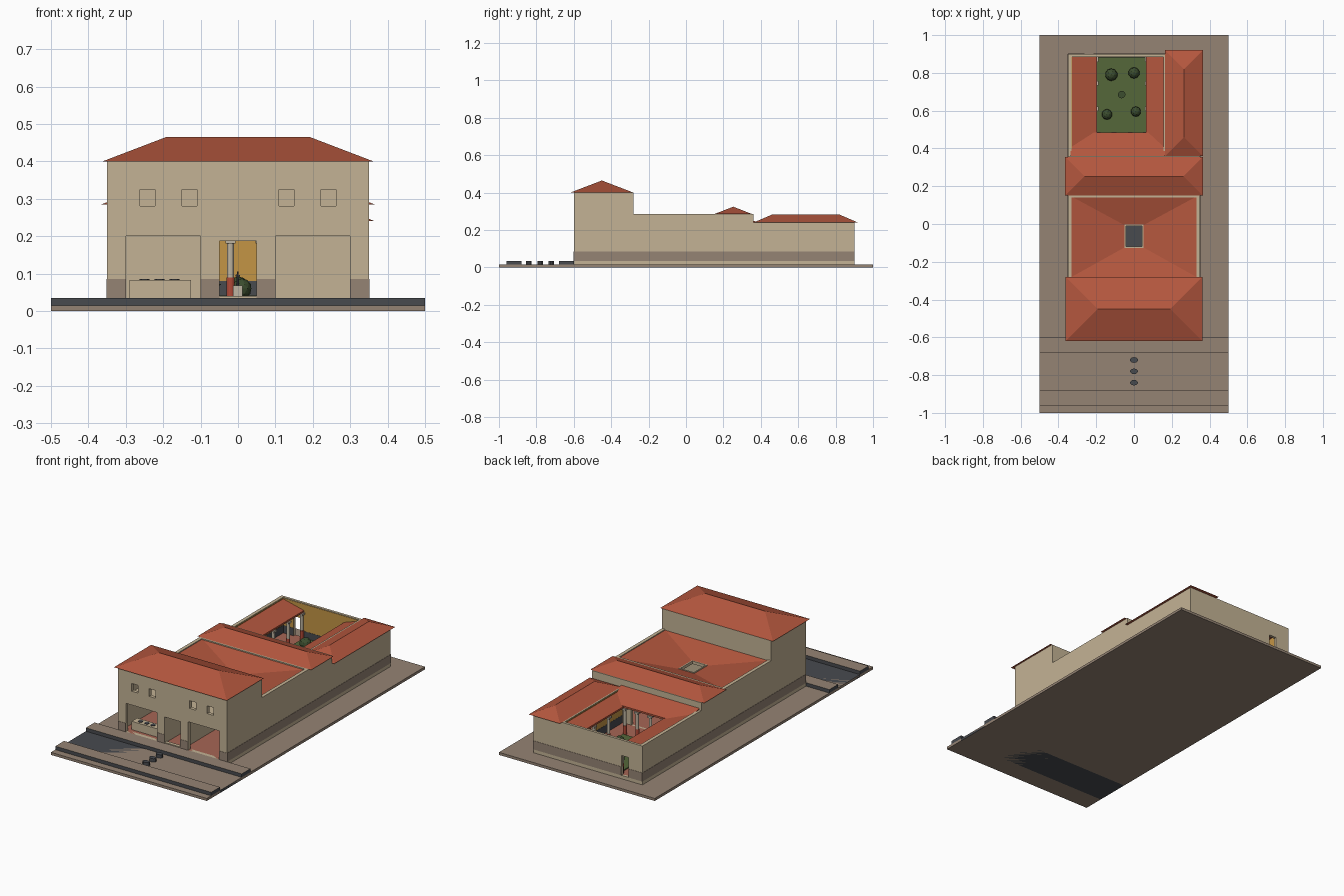
import bpy, bmesh, math
from mathutils import Vector

if "Cube" in bpy.data.objects:
    bpy.data.objects.remove(bpy.data.objects["Cube"])

def mat(name, r, g, b):
    m = bpy.data.materials.new(name)
    m.diffuse_color = (r, g, b, 1)
    m.use_nodes = True
    m.node_tree.nodes["Principled BSDF"].inputs["Base Color"].default_value = m.diffuse_color
    return m

PLASTER = mat("plaster", 0.55, 0.45, 0.30)
STONE = mat("brown_stone", 0.30, 0.23, 0.175)
BASALT = mat("basalt", 0.065, 0.069, 0.078)
TILE = mat("roof_tile", 0.456, 0.095, 0.048)
OCHRE = mat("ochre_paint", 0.55, 0.30, 0.06)
RED = mat("red_paint", 0.45, 0.07, 0.04)
FLOOR = mat("red_floor", 0.38, 0.13, 0.09)
GRASS = mat("grass", 0.09, 0.135, 0.042)
LEAF = mat("leaves", 0.045, 0.075, 0.028)
MARBLE = mat("marble", 0.52, 0.46, 0.36)

def finish(name, bm, *mats):
    bmesh.ops.recalc_face_normals(bm, faces=bm.faces[:])
    me = bpy.data.meshes.new(name)
    bm.to_mesh(me)
    bm.free()
    for m in mats:
        me.materials.append(m)
    ob = bpy.data.objects.new(name, me)
    bpy.context.collection.objects.link(ob)
    return ob

def box(name, x0, x1, y0, y1, z0, z1, m, top=None):
    bm = bmesh.new()
    bmesh.ops.create_cube(bm, size=1)
    for v in bm.verts:
        v.co = Vector((x0 if v.co.x < 0 else x1, y0 if v.co.y < 0 else y1, z0 if v.co.z < 0 else z1))
    bm.normal_update()
    for f in bm.faces:
        if top and f.normal.z > 0.5:
            f.material_index = 1
    return finish(name, bm, m, *([top] if top else []))

def wall(name, axis, a0, a1, b0, b1, z0, z1, holes, m):
    """Wall along 'x' or 'y', thickness b0..b1, holes given as (a0, a1, z0, z1)."""
    cuts_a = sorted({a0, a1, *[c for h in holes for c in h[:2]]})
    cuts_z = sorted({z0, z1, *[c for h in holes for c in h[2:]]})
    pt = (lambda a, z: (a, b0, z)) if axis == 'x' else (lambda a, z: (b0, a, z))
    bm = bmesh.new()
    for p, q in zip(cuts_a, cuts_a[1:]):
        for r, s in zip(cuts_z, cuts_z[1:]):
            ca, cz = (p + q) / 2, (r + s) / 2
            if not any(h[0] < ca < h[1] and h[2] < cz < h[3] for h in holes):
                bm.faces.new([bm.verts.new(pt(*c)) for c in ((p, r), (q, r), (q, s), (p, s))])
    bmesh.ops.remove_doubles(bm, verts=bm.verts[:], dist=1e-5)
    ext = bmesh.ops.extrude_face_region(bm, geom=bm.faces[:], use_keep_orig=True)
    t = b1 - b0
    off = (0, t, 0) if axis == 'x' else (t, 0, 0)
    bmesh.ops.translate(bm, vec=off, verts=[v for v in ext["geom"] if isinstance(v, bmesh.types.BMVert)])
    return finish(name, bm, m)

def hip_roof(name, x0, x1, y0, y1, z0, z1):
    d = min(x1 - x0, y1 - y0) / 2
    cx, cy = (x0 + x1) / 2, (y0 + y1) / 2
    bm = bmesh.new()
    a, b, c, e = [bm.verts.new((x, y, z0)) for x, y in ((x0, y0), (x1, y0), (x1, y1), (x0, y1))]
    bm.faces.new((e, c, b, a))
    if x1 - x0 > y1 - y0:
        p, q = bm.verts.new((x0 + d, cy, z1)), bm.verts.new((x1 - d, cy, z1))
        faces = ((a, b, q, p), (b, c, q), (c, e, p, q), (e, a, p))
    else:
        p, q = bm.verts.new((cx, y0 + d, z1)), bm.verts.new((cx, y1 - d, z1))
        faces = ((a, b, p), (b, c, q, p), (c, e, q), (e, a, p, q))
    for f in faces:
        bm.faces.new(f)
    return finish(name, bm, TILE)

def lean_to(name, axis, hi, lo, c0, c1, zhi, zlo, t=0.01):
    """Sloping slab from hi to lo, running c0..c1 in the other direction."""
    bm = bmesh.new()
    prof = ((hi, zhi), (lo, zlo), (lo, zlo - t), (hi, zhi - t))
    f = bm.faces.new([bm.verts.new((p, c0, z) if axis == 'x' else (c0, p, z)) for p, z in prof])
    ext = bmesh.ops.extrude_face_region(bm, geom=[f], use_keep_orig=True)
    off = (0, c1 - c0, 0) if axis == 'x' else (c1 - c0, 0, 0)
    bmesh.ops.translate(bm, vec=off, verts=[v for v in ext["geom"] if isinstance(v, bmesh.types.BMVert)])
    return finish(name, bm, TILE)

def cylinder(name, x, y, z0, z1, r, m, r2=None, n=12):
    bm = bmesh.new()
    bmesh.ops.create_cone(bm, cap_ends=True, segments=n, radius1=r, radius2=r if r2 is None else r2, depth=z1 - z0)
    bmesh.ops.translate(bm, vec=(x, y, (z0 + z1) / 2), verts=bm.verts[:])
    return finish(name, bm, m)

# street: ground, road, raised pavements, stepping stones
box("ground", -.5, .5, -1, 1, 0, .015, STONE)
box("road", -.5, .5, -.88, -.68, 0, .015, BASALT)
for i, y in enumerate((-.96, -.68)):
    box(f"pavement_{i}", -.5, .5, y, y + .08, .015, .035, BASALT, top=STONE)
for i, y in enumerate((-.84, -.78, -.72)):
    s = cylinder(f"stepping_stone_{i}", 0, 0, .015, .035, 1, BASALT, n=10)
    s.scale = (.021, .015, 1)
    s.location.y = y

# house floor
box("floor", -.349, .349, -.599, .899, .015, .035, PLASTER, top=FLOOR)

# front block walls with shops, door and windows
Z = .015
shops = [(-.3, -.1, .035, .2), (.1, .3, .035, .2)]
door = (-.05, .05, .04, .187)
windows = [(x - .02, x + .02, .28, .325) for x in (-.242, -.13, .13, .242)]
wall("front_wall", 'x', -.35, .35, -.6, -.58, Z, .40, shops + [door] + windows, PLASTER)
wall("front_block_back", 'x', -.33, .33, -.30, -.28, Z, .40, [door], PLASTER)
box("upper_floor", -.33, .33, -.58, -.30, .205, .22, PLASTER)
for s, side in ((-1, "left"), (1, "right")):
    xa, xb = sorted((s * .33, s * .35))
    box(f"front_side_{side}", xa, xb, -.58, -.28, Z, .40, PLASTER)
    box(f"atrium_side_{side}", xa, xb, -.28, .355, Z, .285, PLASTER)
    xa, xb = sorted((s * .05, s * .07))
    box(f"passage_wall_{side}", xa, xb, -.58, -.30, .035, .205, PLASTER)
hip_roof("front_roof", -.362, .362, -.62, -.28, .40, .465)

# shop counter with sunken jars
box("shop_counter", -.29, -.125, -.56, -.51, .035, .083, PLASTER)
for i, x in enumerate((-.25, -.21, -.17)):
    cylinder(f"counter_jar_{i}", x, -.535, .08, .086, .013, BASALT)

# atrium: inward sloping roof around an opening, pool below
bm = bmesh.new()
outer = [bm.verts.new(p) for p in ((-.33, -.28, .28), (.33, -.28, .28), (.33, .145, .28), (-.33, .145, .28))]
inner = [bm.verts.new(p) for p in ((-.048, -.123, .235), (.048, -.123, .235), (.048, -.007, .235), (-.048, -.007, .235))]
for i in range(4):
    j = (i + 1) % 4
    bm.faces.new((outer[i], outer[j], inner[j], inner[i]))
roof = finish("atrium_roof", bm, TILE)
sol = roof.modifiers.new("thickness", 'SOLIDIFY')
sol.thickness = .008
sol.offset = -1
for i, (x0, x1, y0, y1) in enumerate(((-.05, .05, -.127, -.12), (-.05, .05, -.01, -.003),
                                      (-.05, -.043, -.12, -.01), (.043, .05, -.12, -.01))):
    box(f"opening_frame_{i}", x0, x1, y0, y1, .222, .239, PLASTER)
box("pool", -.07, .07, -.15, .02, .035, .04, BASALT)
box("atrium_table", -.014, .012, .04, .065, .035, .068, MARBLE)
cylinder("table_figure", -.001, .052, .068, .105, .004, BASALT, r2=.002, n=8)
box("figure_arms", -.007, .005, .050, .054, .092, .096, BASALT)

# reception room with wide openings
wide = (-.1, .1, .035, .2)
wall("atrium_back_wall", 'x', -.33, .33, .14, .155, Z, .285, [wide], PLASTER)
wall("reception_back_wall", 'x', -.35, .35, .345, .36, Z, .285, [wide], PLASTER)
hip_roof("reception_roof", -.365, .365, .15, .355, .285, .325)

# garden court walls, painted inside
back_door = (-.262, -.215, .035, .15)
wall("back_wall", 'x', -.35, .35, .885, .9, Z, .24, [back_door], PLASTER)
box("garden_left_wall", -.35, -.33, .36, .885, Z, .24, PLASTER)
box("right_wing_outer_wall", .33, .35, .36, .885, Z, .24, PLASTER)
wall("right_wing_inner_wall", 'y', .36, .885, .157, .172, Z, .24, [(.6, .65, .035, .15)], PLASTER)
hip_roof("right_wing_roof", .165, .365, .36, .92, .24, .283)
wall("back_paint", 'x', -.33, .157, .883, .885, .08, .236, [(-.262, -.215, .08, .15)], OCHRE)
wall("right_paint", 'y', .36, .883, .155, .157, .08, .236, [(.6, .65, .08, .15)], OCHRE)
box("left_paint", -.33, -.328, .36, .883, .08, .236, OCHRE)
for i, (x0, x1) in enumerate(((-.33, -.262), (-.215, .157))):
    box(f"back_dark_base_{i}", x0, x1, .882, .885, .035, .08, BASALT)
box("left_dark_base", -.33, -.327, .36, .882, .035, .08, BASALT)
for i, (y0, y1) in enumerate(((.36, .6), (.65, .882))):
    box(f"right_dark_base_{i}", .154, .157, y0, y1, .035, .08, BASALT)

# colonnade roofs and columns
lean_to("left_walk_roof", 'x', -.33, -.195, .36, .883, .232, .20)
lean_to("right_walk_roof", 'x', .157, .063, .36, .883, .232, .20)
lean_to("front_walk_roof", 'y', .36, .485, -.337, .165, .25, .204)
spots = [(x, .475) for x in (-.19, -.105, -.02, .06)]
spots += [(x, y) for x in (-.2, .07) for y in (.61, .745, .87)]
for i, (x, y) in enumerate(spots):
    cylinder(f"column_base_{i}", x, y, .035, .09, .0105, RED)
    cylinder(f"column_shaft_{i}", x, y, .09, .18, .009, MARBLE)
    box(f"column_cap_{i}", x - .013, x + .013, y - .013, y + .013, .18, .19, MARBLE)

# garden with bushes and a small fountain
box("lawn", -.195, .065, .485, .883, .035, .041, GRASS)
for i, (x, y, r) in enumerate(((-.12, .79, .033), (0, .8, .03), (-.143, .58, .028), (.01, .595, .027))):
    bm = bmesh.new()
    bmesh.ops.create_icosphere(bm, subdivisions=2, radius=r)
    bmesh.ops.translate(bm, vec=(x, y, .037 + r * .85), verts=bm.verts[:])
    finish(f"bush_{i}", bm, LEAF)
cylinder("fountain_foot", -.065, .685, .041, .06, .008, MARBLE)
cylinder("fountain_bowl", -.065, .685, .06, .072, .010, LEAF, r2=.02)

# brown painted band around the outside
B0, B1, E = .035, .085, .0015
for i, (x0, x1) in enumerate(((-.35, -.3), (-.1, -.05), (.05, .1), (.3, .35))):
    box(f"front_band_{i}", x0, x1, -.6 - E, -.6, B0, B1, STONE)
box("left_band", -.35 - E, -.35, -.6, .9, B0, B1, STONE)
box("right_band", .35, .35 + E, -.6, .9, B0, B1, STONE)
for i, (x0, x1) in enumerate(((-.35, -.262), (-.215, .35))):
    box(f"back_band_{i}", x0, x1, .9, .9 + E, B0, B1, STONE)
